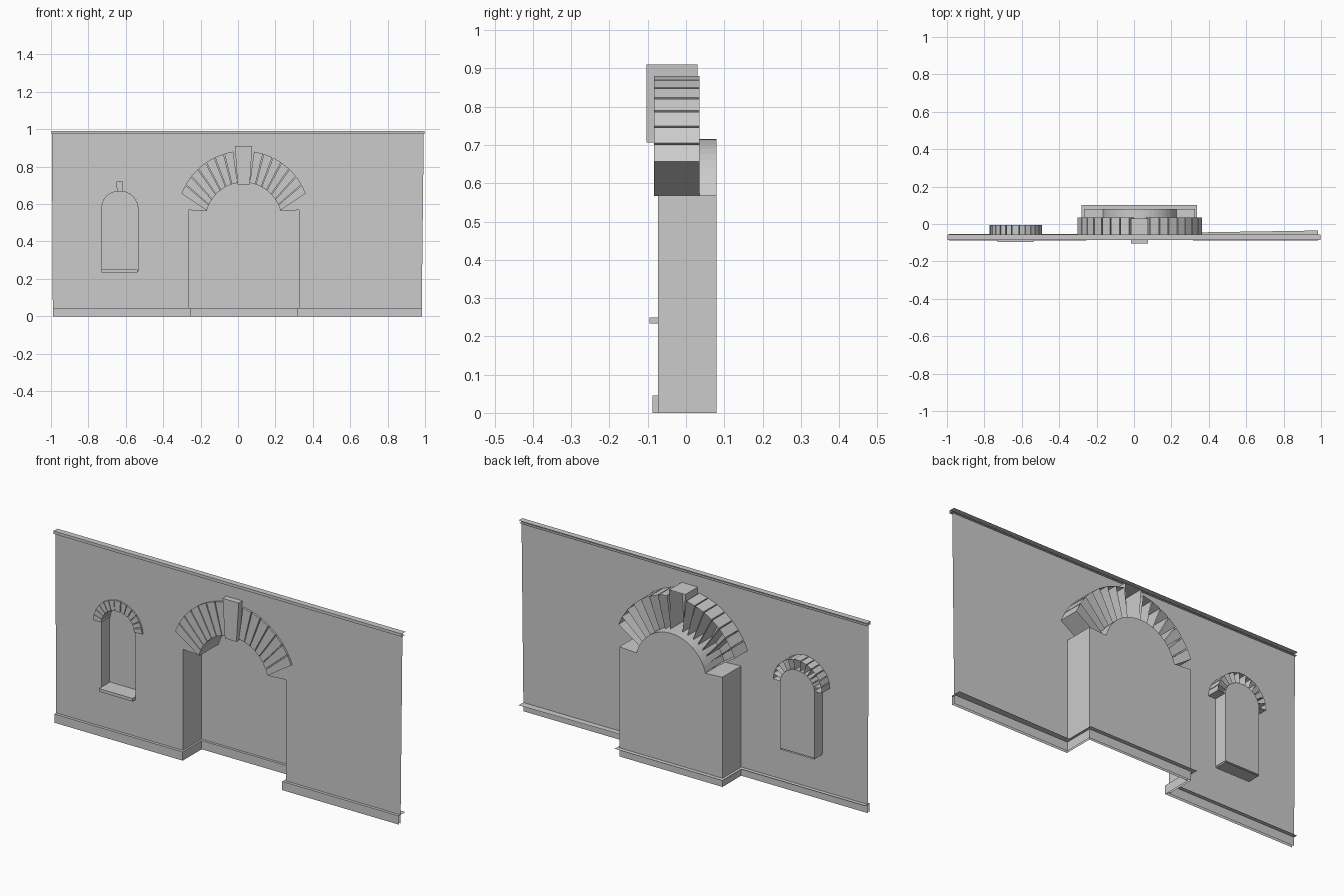
import bpy, bmesh, math
from mathutils import Vector

if "Cube" in bpy.data.objects:
    bpy.data.objects.remove(bpy.data.objects["Cube"])

WALL_Y = -0.073


def make_object(name, verts, faces, smooth=False):
    mesh = bpy.data.meshes.new(name)
    mesh.from_pydata(verts, [], faces)
    obj = bpy.data.objects.new(name, mesh)
    bpy.context.collection.objects.link(obj)
    if smooth:
        mesh.polygons.foreach_set("use_smooth", [False] * len(mesh.polygons))
    return obj


def arc(cx, cz, rx, rz, a0, a1, n):
    return [(cx + rx * math.cos(math.radians(a0 + (a1 - a0) * i / n)),
             cz + rz * math.sin(math.radians(a0 + (a1 - a0) * i / n))) for i in range(n + 1)]


# Opening outlines in (x, z), running left to right
DX, WX = 0.03, -0.633
door = ([(DX - 0.295, 0), (DX - 0.295, 0.568), (DX - 0.197, 0.562)]
        + arc(DX, 0.512, 0.204, 0.204, 163, 17, 20)
        + [(DX + 0.197, 0.562), (DX + 0.295, 0.568), (DX + 0.295, 0)])
window = ([(WX - 0.098, 0.24)] + arc(WX, 0.583, 0.098, 0.086, 180, 0, 18)
          + [(WX + 0.098, 0.24)])

# Wall sheet with door and window cut out
bm = bmesh.new()
for loop in ([(-0.99, 0)] + door + [(0.982, 0), (0.993, 0.985), (-0.995, 0.985)], window):
    vs = [bm.verts.new((x, WALL_Y, z)) for x, z in loop]
    for i, v in enumerate(vs):
        bm.edges.new((v, vs[(i + 1) % len(vs)]))
bmesh.ops.triangle_fill(bm, use_beauty=True, use_dissolve=False, edges=bm.edges[:],
                        normal=Vector((0, -1, 0)))
bmesh.ops.dissolve_limit(bm, angle_limit=0.01, verts=bm.verts[:], edges=bm.edges[:])
for f in bm.faces:
    if f.normal.y > 0:
        f.normal_flip()
mesh = bpy.data.meshes.new("wall")
bm.to_mesh(mesh)
bm.free()
bpy.context.collection.objects.link(bpy.data.objects.new("wall", mesh))


# Niches: reveal walls plus back panel
def niche(name, loop, back_y, floor):
    n = len(loop)
    verts = [(x, WALL_Y, z) for x, z in loop] + [(x, back_y, z) for x, z in loop]
    faces = [(i, i + 1, n + i + 1, n + i) for i in range(n - 1)]
    if floor:
        faces.append((n - 1, 0, n, 2 * n - 1))
    faces.append(tuple(range(n, 2 * n))[::-1])
    return make_object(name, verts, faces)


niche("door_niche", door, 0.08, False)
niche("window_niche", window, -0.006, True)


# Arch stones: hollow wedges, open at the back
def stone(name, quad, y0, y1):
    verts = [(x, y0, z) for x, z in quad] + [(x, y1, z) for x, z in quad]
    faces = [(0, 1, 2, 3)] + [(i, i + 4, (i + 1) % 4 + 4, (i + 1) % 4) for i in range(4)]
    return make_object(name, verts, faces)


def lerp(a, b, t):
    return a + (b - a) * t


def fan(name, cx, inner, outer, count, gap, y0, y1):
    # inner / outer: (centre z, radius x, radius z, first angle, last angle)
    def point(ring, t):
        cz, rx, rz, a0, a1 = ring
        a = math.radians(lerp(a0, a1, t))
        return rx * math.cos(a), cz + rz * math.sin(a)
    for side in (1, -1):
        for i in range(count):
            t0, t1 = (i + gap) / count, (i + 1 - gap) / count
            q = [point(inner, t0), point(outer, t0), point(outer, t1), point(inner, t1)]
            q = [(cx + side * x, z) for x, z in q]
            stone(name, q if side > 0 else q[::-1], y0, y1)


fan("door_arch_stone", DX, (0.512, 0.204, 0.204, 15, 81), (0.525, 0.357, 0.36, 21, 81.5),
    7, 0.05, -0.083, 0.035)
fan("window_arch_stone", WX, (0.585, 0.094, 0.084, 0, 80), (0.585, 0.14, 0.136, 0, 82),
    6, 0.06, -0.081, -0.006)

# Keystones
stone("door_keystone", [(DX - 0.033, 0.706), (DX + 0.033, 0.706),
                        (DX + 0.046, 0.91), (DX - 0.046, 0.91)], -0.103, 0.03)
stone("window_keystone", [(WX - 0.014, 0.668), (WX + 0.014, 0.668),
                          (WX + 0.018, 0.722), (WX - 0.018, 0.722)], -0.083, -0.006)

# Window sill
stone("window_sill", [(WX - 0.096, 0.233), (WX + 0.096, 0.233),
                      (WX + 0.096, 0.249), (WX - 0.096, 0.249)], -0.095, -0.006)

# Base trim: front strip and top ledge following the niche
front = [(-0.99, -0.088), (DX - 0.285, -0.088), (DX - 0.285, 0.067),
         (DX + 0.285, 0.067), (DX + 0.285, -0.088), (0.983, -0.088)]
back = [(-0.99, -0.053), (DX - 0.31, -0.053), (DX - 0.31, 0.102),
        (DX + 0.307, 0.102), (DX + 0.307, -0.045), (0.983, -0.035)]
verts = [(x, y, 0) for x, y in front] + [(x, y, 0.045) for x, y in front] \
    + [(x, y, 0.045) for x, y in back]
faces = [(k + i, k + i + 1, k + i + 7, k + i + 6) for k in (0, 6) for i in range(5)]
make_object("base_trim", verts, faces)

# Cornice strip along the top
prof = [(-0.06, 0.975), (-0.086, 0.975), (-0.086, 0.99), (-0.055, 0.99)]
verts = [(x, y, z) for x in (-0.997, 0.998) for y, z in prof]
make_object("cornice", verts, [(i, i + 4, i + 5, i + 1)[::-1] for i in range(3)])
